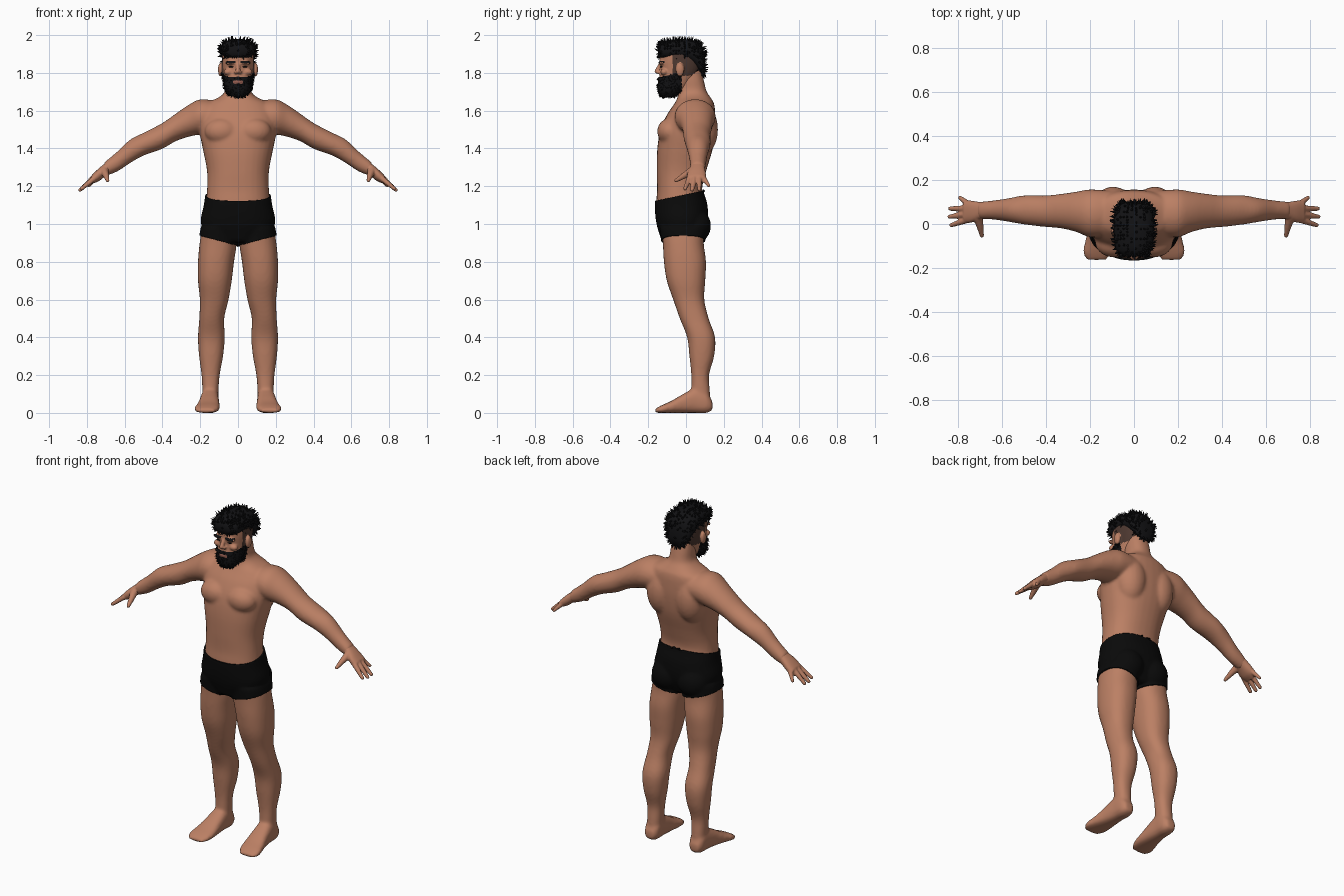
import bpy, bmesh, math, random
from mathutils import Vector, Matrix

random.seed(4)
cube = bpy.data.objects.get("Cube")
if cube:
    bpy.data.objects.remove(cube)


def material(name, r, g, b):
    m = bpy.data.materials.new(name)
    m.use_nodes = True
    m.diffuse_color = (r, g, b, 1)
    bsdf = m.node_tree.nodes["Principled BSDF"]
    bsdf.inputs["Base Color"].default_value = (r, g, b, 1)
    bsdf.inputs["Roughness"].default_value = 0.8
    return m


SKIN = material("skin", .50, .215, .128)
HAIR = material("black hair", .006, .006, .007)
FADE = material("shaved hair", .075, .04, .03)
CLOTH = material("black cloth", .003, .003, .003)
LIP = material("lips", .30, .11, .08)


def loft(bm, axis, rows, power=2.3, sides=32, steps=4):
    """Smooth tube; each row is a position on the axis, then the extents on the other two axes."""
    rows = [r if len(r) == 5 else (r[0], -r[1], r[1], r[2], r[3]) for r in rows]
    fine = []
    for i in range(len(rows) - 1):
        p, q = rows[i], rows[i + 1]
        o, r = rows[max(i - 1, 0)], rows[min(i + 2, len(rows) - 1)]
        for k in range(steps):
            t = k / steps
            row = [b + t * (c - b) for b, c in zip(p, q)]
            for j in range(1, 5):
                m0 = (q[j] - o[j]) / (q[0] - o[0]) * (q[0] - p[0])
                m1 = (r[j] - p[j]) / (r[0] - p[0]) * (q[0] - p[0])
                h = t * t * (3 - 2 * t)
                row[j] = p[j] + h * (q[j] - p[j]) + t * (1 - t) * ((1 - t) * m0 - t * m1)
            fine.append(row)
    fine.append(rows[-1])
    rings = []
    for t, a0, a1, b0, b1 in fine:
        ring = []
        for k in range(sides):
            w = math.tau * k / sides
            c, s = math.cos(w), math.sin(w)
            a = (a0 + a1) / 2 + (a1 - a0) / 2 * math.copysign(abs(c) ** (2 / power), c)
            b = (b0 + b1) / 2 + (b1 - b0) / 2 * math.copysign(abs(s) ** (2 / power), s)
            ring.append(bm.verts.new({"x": (t, a, b), "y": (a, t, b), "z": (a, b, t)}[axis]))
        rings.append(ring)
    faces = [bm.faces.new(rings[0]), bm.faces.new(rings[-1][::-1])]
    for lo, hi in zip(rings, rings[1:]):
        for k in range(sides):
            n = (k + 1) % sides
            faces.append(bm.faces.new((lo[k], hi[k], hi[n], lo[n])))
    bmesh.ops.recalc_face_normals(bm, faces=faces)


def ball(bm, centre, size):
    bmesh.ops.create_uvsphere(bm, u_segments=20, v_segments=14, radius=1,
                              matrix=Matrix.Translation(centre) @ Matrix.Diagonal((*size, 1)))


def rod(bm, p, q, r1, r2, sides=12):
    p, q = Vector(p), Vector(q)
    turn = (q - p).to_track_quat("Z", "Y").to_matrix().to_4x4()
    bmesh.ops.create_cone(bm, cap_ends=True, segments=sides, radius1=r1, radius2=r2,
                          depth=(q - p).length, matrix=Matrix.Translation((p + q) / 2) @ turn)


def finger(bm, p, q, r1, r2):
    rod(bm, p, q, r1, r2)
    ball(bm, p, (r1, r1, r1))
    ball(bm, q, (r2, r2, r2))


def mirror(bm):
    copy = bmesh.ops.duplicate(bm, geom=bm.verts[:] + bm.edges[:] + bm.faces[:])["geom"]
    for e in copy:
        if isinstance(e, bmesh.types.BMVert):
            e.co.x = -e.co.x
    bmesh.ops.reverse_faces(bm, faces=[e for e in copy if isinstance(e, bmesh.types.BMFace)])


def finish(name, bm, *mats):
    mesh = bpy.data.meshes.new(name)
    bm.to_mesh(mesh)
    bm.free()
    for m in mats:
        mesh.materials.append(m)
    mesh.shade_smooth()
    ob = bpy.data.objects.new(name, mesh)
    bpy.context.collection.objects.link(ob)
    return ob


def fuse(name, bm, voxel, rounds, *mats):
    """Weld overlapping volumes into one soft skin."""
    ob = finish(name, bm)
    mod = ob.modifiers.new("weld", "REMESH")
    mod.mode, mod.voxel_size = "VOXEL", voxel
    mod = ob.modifiers.new("soften", "SMOOTH")
    mod.factor, mod.iterations = .5, rounds
    graph = bpy.context.evaluated_depsgraph_get()
    graph.update()
    ob.data = bpy.data.meshes.new_from_object(ob.evaluated_get(graph))
    ob.modifiers.clear()
    ob.data.materials.clear()
    for m in mats:
        ob.data.materials.append(m)
    ob.data.shade_smooth()
    return ob


def tufts(bm, count, length, width, lift, rule=lambda c: True):
    bm.normal_update()
    spots = [(f.calc_center_median(), f.normal.copy()) for f in bm.faces]
    spots = [s for s in spots if rule(s[0])]
    for c, n in random.choices(spots, k=count):
        jitter = Vector([random.uniform(-.5, .5) for _ in range(3)])
        way = (n + jitter + Vector(lift)).normalized()
        rod(bm, c - n * .004, c + way * length * random.uniform(.5, 1), width, 0, 4)


# Body: limbs on one side, mirrored, then the trunk
bm = bmesh.new()
loft(bm, "z", [(.03, .105, .19, .03, .13), (.12, .103, .189, .028, .126), (.2, .097, .193, .028, .122),
               (.3, .079, .206, .018, .149), (.4, .07, .212, .006, .154), (.5, .073, .205, -.033, .12),
               (.6, .05, .202, -.068, .097), (.7, .033, .212, -.102, .102), (.8, .021, .212, -.117, .106),
               (.9, .007, .203, -.123, .094), (.98, .015, .19, -.13, .1)])
loft(bm, "y", [(-.163, .125, .215, .0, .022), (-.13, .103, .232, 0, .04), (-.08, .097, .222, 0, .062),
               (-.02, .099, .207, 0, .097), (.05, .102, .196, 0, .13), (.11, .104, .191, 0, .11),
               (.14, .12, .176, .015, .06)], 2.6)
loft(bm, "x", [(.1, -.05, .15, 1.5, 1.65), (.2, -.06, .157, 1.475, 1.66), (.26, -.037, .147, 1.462, 1.632),
               (.33, -.02, .137, 1.438, 1.584), (.4, -.014, .13, 1.398, 1.535), (.5, -.002, .13, 1.362, 1.483),
               (.57, .01, .117, 1.323, 1.448), (.64, .02, .107, 1.277, 1.383), (.71, .023, .1, 1.25, 1.325)], 2)
ball(bm, (.085, -.085, 1.49), (.092, .068, .07))
ball(bm, (.095, .08, 1.5), (.09, .09, .14))
ball(bm, (.085, .045, .99), (.085, .08, .085))
mirror(bm)
loft(bm, "z", [(.91, .12, -.12, .07), (1, .188, -.148, .105), (1.1, .173, -.158, .106), (1.18, .164, -.153, .085),
               (1.28, .164, -.155, .107), (1.4, .187, -.152, .142), (1.5, .205, -.135, .155),
               (1.58, .2, -.1, .155), (1.64, .165, -.06, .148), (1.67, .103, -.045, .13),
               (1.7, .07, -.045, .11), (1.76, .064, -.05, .095), (1.82, .06, -.05, .08)])
body = fuse("body", bm, .009, 7, SKIN)

# Hands
for side, sign in (("left", 1), ("right", -1)):
    bm = bmesh.new()
    loft(bm, "x", [(.67, .027, .1, 1.278, 1.35), (.7, .022, .1, 1.255, 1.325), (.74, .006, .106, 1.225, 1.292),
                   (.775, .006, .105, 1.212, 1.258)])
    finger(bm, (.765, .016, 1.238), (.828, -.005, 1.187), .015, .01)
    finger(bm, (.77, .042, 1.238), (.836, .033, 1.18), .016, .01)
    finger(bm, (.77, .07, 1.238), (.834, .07, 1.182), .015, .01)
    finger(bm, (.755, .094, 1.243), (.79, .12, 1.203), .014, .009)
    finger(bm, (.708, .03, 1.28), (.698, -.012, 1.255), .022, .016)
    finger(bm, (.698, -.012, 1.255), (.69, -.052, 1.23), .016, .01)
    for v in bm.verts:
        v.co.x *= sign
    if sign < 0:
        bmesh.ops.reverse_faces(bm, faces=bm.faces[:])
    fuse(side + "_hand", bm, .005, 2, SKIN)

# Shorts: trimmed from the body surface and pushed out
bm = bmesh.new()
bm.from_mesh(body.data)
for co, no, above in (((0, -.155, 1.122), (0, -.22, 1), True), ((0, 0, .885), (.27, 0, 1), False),
                      ((0, 0, .885), (-.27, 0, 1), False)):
    bmesh.ops.bisect_plane(bm, geom=bm.verts[:] + bm.edges[:] + bm.faces[:], plane_co=co,
                           plane_no=no, clear_outer=above, clear_inner=not above)
bm.normal_update()
for v, n in [(v, v.normal.copy()) for v in bm.verts]:
    v.co += n * .008
shorts = finish("shorts", bm, CLOTH)
rim = shorts.modifiers.new("cloth", "SOLIDIFY")
rim.thickness, rim.offset = .009, -1

# Head with brow, ears and nose
bm = bmesh.new()
ball(bm, (.037, -.13, 1.853), (.034, .017, .01))
ball(bm, (.05, -.115, 1.805), (.026, .02, .018))
ball(bm, (.093, -.032, 1.817), (.013, .022, .036))
ball(bm, (.012, -.146, 1.803), (.01, .012, .009))
mirror(bm)
loft(bm, "z", [(1.68, .037, -.13, -.06), (1.71, .062, -.143, 0), (1.76, .073, -.143, .045), (1.81, .081, -.136, .075),
               (1.87, .085, -.14, .086), (1.92, .08, -.13, .083), (1.96, .045, -.09, .05)])
finger(bm, (0, -.134, 1.847), (0, -.154, 1.809), .01, .013)
ball(bm, (0, -.14, 1.752), (.024, .01, .009))
head = fuse("head", bm, .005, 3, SKIN, FADE, HAIR, LIP)


def in_mouth(c):
    return abs(c.x) < .026 and c.y < -.11 and 1.743 < c.z < 1.76


def in_beard(c):
    return c.y < -.025 and abs(c.x) < .087 and c.z < 1.779 + .3 * max(0, c.y + .12) and not in_mouth(c)


for f in head.data.polygons:
    c = f.center
    if in_mouth(c):
        f.material_index = 3
    elif in_beard(c) or (.014 < abs(c.x) < .064 and c.y < -.115 and 1.851 < c.z < 1.863):
        f.material_index = 2
    elif c.z > 1.785 and c.y > -.07 and abs(c.x) < .0865:
        f.material_index = 1

# Eyes
bm = bmesh.new()
ball(bm, (.036, -.131, 1.832), (.014, .007, .004))
mirror(bm)
finish("eyes", bm, HAIR)

# Beard shell with short tufts
bm = bmesh.new()
bm.from_mesh(head.data)
bmesh.ops.delete(bm, geom=[f for f in bm.faces if not in_beard(f.calc_center_median())], context="FACES")
bm.normal_update()
for v, n in [(v, v.normal.copy()) for v in bm.verts]:
    v.co += n * .006
tufts(bm, 380, .014, .004, (0, 0, -.6))
for f in bm.faces:
    f.material_index = 0
finish("beard", bm, HAIR)

# Swept hair with spiky tufts
bm = bmesh.new()
loft(bm, "y", [(-.148, .05, 1.888, 1.945), (-.12, .08, 1.872, 1.968), (-.06, .09, 1.868, 1.978),
               (0, .092, 1.862, 1.978), (.05, .088, 1.83, 1.968), (.085, .072, 1.79, 1.94), (.1, .045, 1.79, 1.89)])
tufts(bm, 420, .026, .007, (0, .2, .3), lambda c: c.z > 1.885 or c.y > .06)
for v in bm.verts:
    v.co.z = min(v.co.z, 2)
finish("hair", bm, HAIR)
